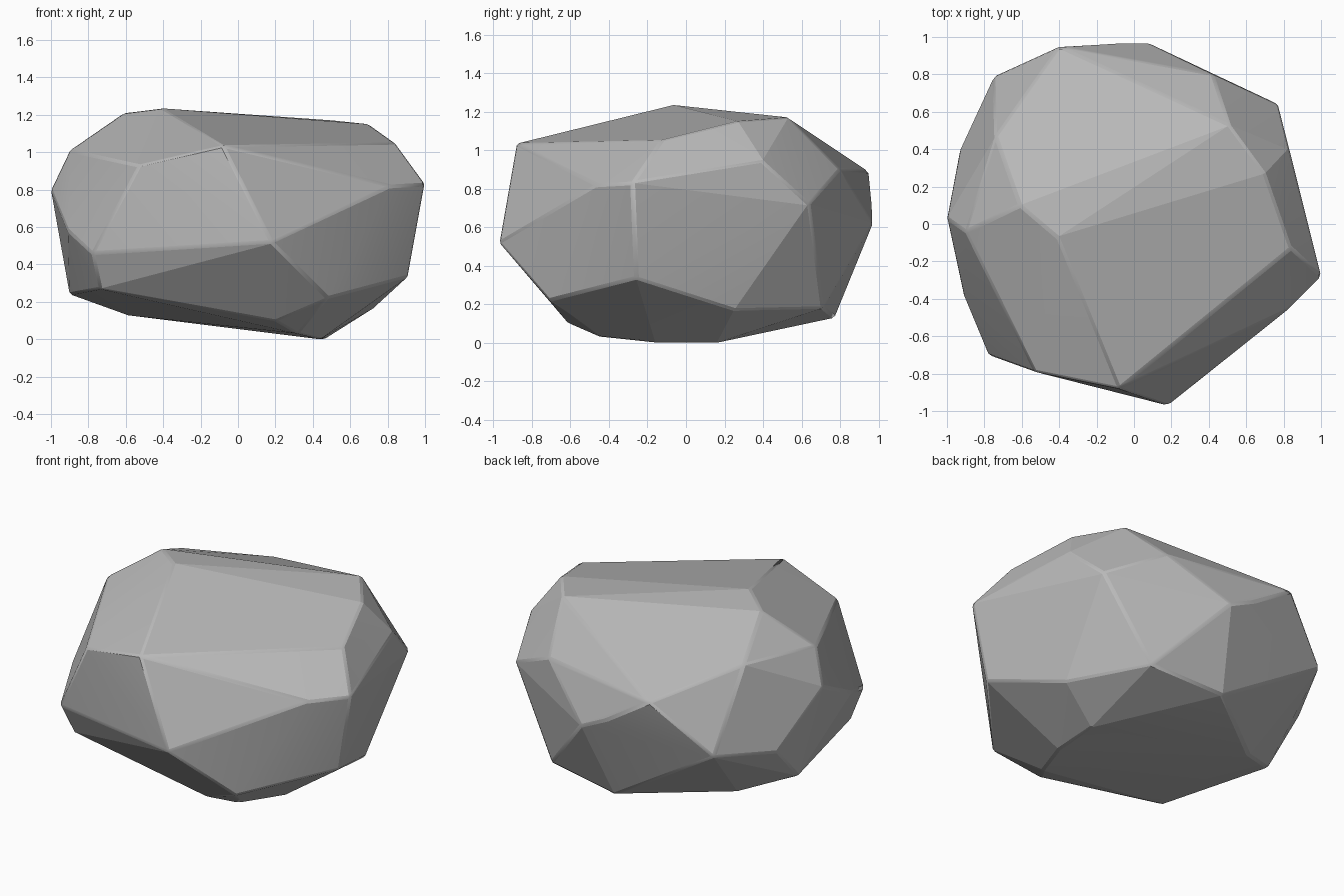
import bpy, bmesh, math

if "Cube" in bpy.data.objects:
    bpy.data.objects.remove(bpy.data.objects["Cube"])

# Corner points of the faceted boulder, listed in rings from top to bottom
crown = [(-.41, -.07, 1.235), (-.61, .10, 1.21), (.51, .53, 1.17), (.70, .27, 1.15),
         (.84, -.13, 1.05), (-.08, -.88, 1.035), (-.53, -.79, .93), (-.90, -.04, 1.01),
         (-.74, .47, 1.04)]
shoulder = [(1, -.28, .83), (.82, -.46, .82), (-1, .03, .80), (.83, .40, .94),
            (.77, .64, .72), (.42, .80, .90), (-.40, .95, .89)]
waist = [(.18, -.97, .52), (-.78, -.70, .46), (-.91, -.39, .58), (-.75, .79, .57),
         (.07, .97, .62), (-.10, .967, .70), (-.93, .40, .50)]
base = [(.91, -.26, .335), (.48, -.71, .22), (-.74, -.62, .27), (-.90, .14, .24),
        (-.60, .33, .13), (-.03, .77, .13), (.46, .71, .18), (.73, .25, .17),
        (.46, .16, 0), (.44, -.16, 0), (.32, -.45, .03), (.20, -.61, .10)]

# Wrap the corners in a convex skin and merge nearly flat facets
bm = bmesh.new()
for p in crown + shoulder + waist + base:
    bm.verts.new(p)
hull = bmesh.ops.convex_hull(bm, input=bm.verts[:])
loose = {g for g in hull["geom_interior"] + hull["geom_unused"]
         if isinstance(g, bmesh.types.BMVert)}
bmesh.ops.delete(bm, geom=list(loose), context='VERTS')
bmesh.ops.dissolve_limit(bm, angle_limit=math.radians(2), verts=bm.verts[:], edges=bm.edges[:])
bmesh.ops.recalc_face_normals(bm, faces=bm.faces[:])
mesh = bpy.data.meshes.new("boulder")
bm.to_mesh(mesh)
bm.free()
boulder = bpy.data.objects.new("boulder", mesh)
bpy.context.collection.objects.link(boulder)

# Stone colour
stone = bpy.data.materials.new("grey stone")
stone.diffuse_color = (.48, .48, .48, 1)
stone.use_nodes = True
stone.node_tree.nodes["Principled BSDF"].inputs["Base Color"].default_value = stone.diffuse_color
mesh.materials.append(stone)

# Slightly worn edges
bevel = boulder.modifiers.new("worn_edges", 'BEVEL')
bevel.width = .012
bevel.segments = 1
bevel.limit_method = 'ANGLE'
bevel.angle_limit = math.radians(20)

bpy.context.view_layer.objects.active = boulder
boulder.select_set(True)
bpy.ops.object.shade_smooth_by_angle(angle=math.radians(8))
